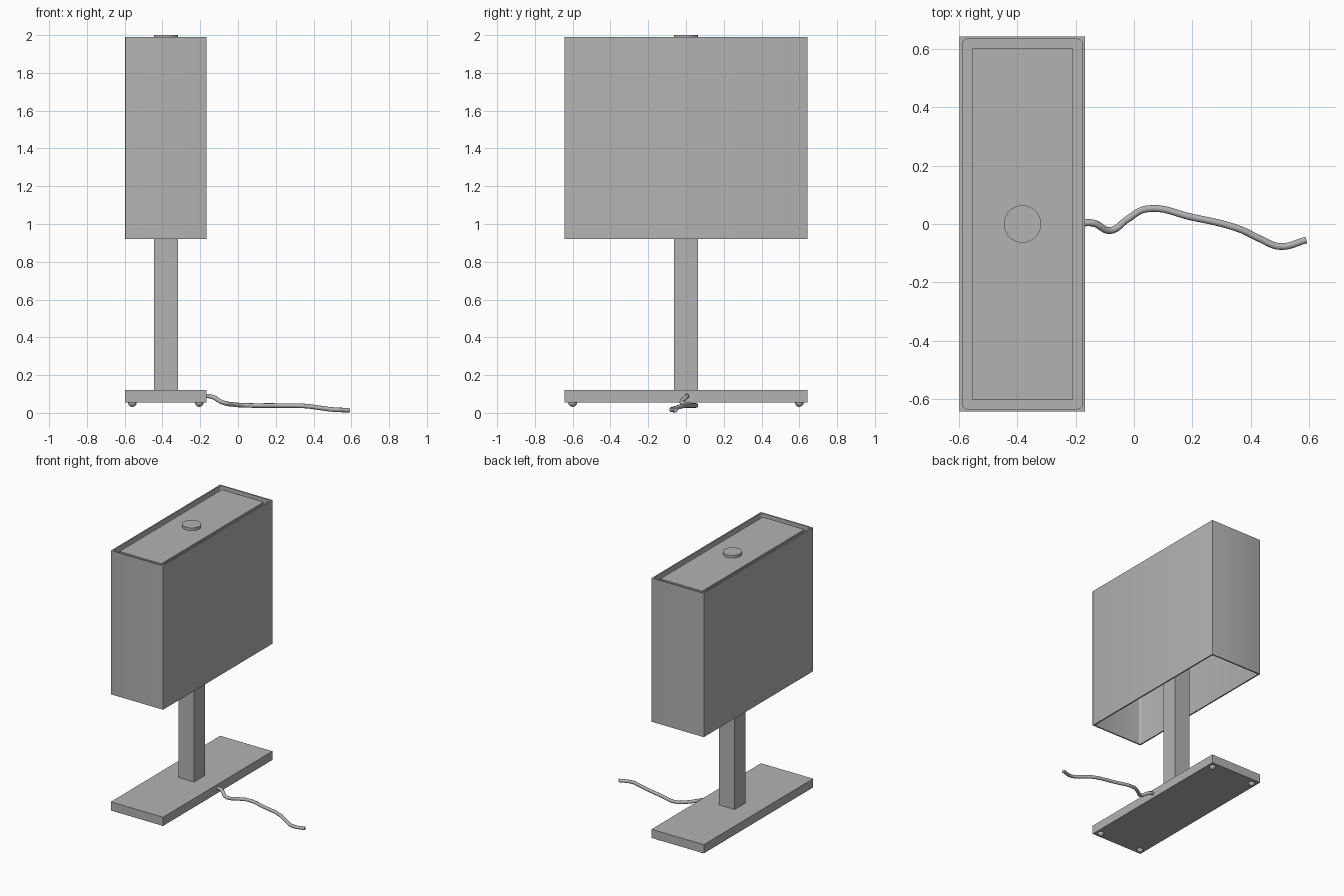
import bpy, bmesh, math
from mathutils import Matrix, Vector

cube = bpy.data.objects.get("Cube")
if cube:
    bpy.data.objects.remove(cube, do_unlink=True)

CX = -0.382          # lamp axis
HX, HY = 0.215, 0.643  # half footprint shared by base and shade

grey = bpy.data.materials.new("plain grey")
grey.use_nodes = True
grey.diffuse_color = (0.45, 0.45, 0.45, 1)
grey.node_tree.nodes["Principled BSDF"].inputs["Base Color"].default_value = (0.45, 0.45, 0.45, 1)


def add_object(name, data):
    obj = bpy.data.objects.new(name, data)
    data.materials.append(grey)
    bpy.context.collection.objects.link(obj)
    return obj


def from_bmesh(name, bm):
    bmesh.ops.recalc_face_normals(bm, faces=bm.faces)
    mesh = bpy.data.meshes.new(name)
    bm.to_mesh(mesh)
    bm.free()
    return add_object(name, mesh)


def smooth(obj):
    bpy.ops.object.select_all(action="DESELECT")
    obj.select_set(True)
    bpy.context.view_layer.objects.active = obj
    bpy.ops.object.shade_smooth_by_angle(angle=math.radians(40))


def box(name, hx, hy, z0, z1):
    bm = bmesh.new()
    place = Matrix.Translation((CX, 0, (z0 + z1) / 2)) @ Matrix.Diagonal((2 * hx, 2 * hy, z1 - z0, 1))
    bmesh.ops.create_cube(bm, size=1, matrix=place)
    return from_bmesh(name, bm)


def cylinder(name, radius, z0, z1, sides):
    bm = bmesh.new()
    bmesh.ops.create_cone(bm, cap_ends=True, segments=sides, radius1=radius, radius2=radius,
                          depth=z1 - z0, matrix=Matrix.Translation((CX, 0, (z0 + z1) / 2)))
    obj = from_bmesh(name, bm)
    smooth(obj)
    return obj


# Base and square post
box("base", HX, HY, 0.055, 0.12)
box("post", 0.064, 0.064, 0.12, 1.25)

# Half-round feet under the base corners
for side, sx in (("right", -1), ("left", 1)):
    for end, sy in (("front", -1), ("back", 1)):
        bm = bmesh.new()
        bmesh.ops.create_uvsphere(bm, u_segments=20, v_segments=12, radius=0.023,
                                  matrix=Matrix.Translation((CX + sx * 0.177, sy * 0.6, 0.055)))
        smooth(from_bmesh(f"{end}_{side}_foot", bm))


def outline(hx, hy, radius, steps=4):
    """Rectangle with each corner drawn as an arc."""
    points = []
    for k, (sx, sy) in enumerate(((1, 1), (-1, 1), (-1, -1), (1, -1))):
        for i in range(steps + 1):
            a = math.pi / 2 * (k + i / steps)
            points.append((CX + sx * (hx - radius) + radius * math.cos(a),
                           sy * (hy - radius) + radius * math.sin(a)))
    return points


# Shade: open sleeve, sharp outside corners and slightly rounded inside ones
bm = bmesh.new()
loops = []
for hx, hy, r in ((HX, HY, 0.001), (HX - 0.01, HY - 0.01, 0.015)):
    for z in (0.92, 1.99):
        loops.append([bm.verts.new((x, y, z)) for x, y in outline(hx, hy, r)])
out_low, out_high, in_low, in_high = loops
for a, b in ((out_low, out_high), (out_high, in_high), (in_high, in_low), (in_low, out_low)):
    for i in range(len(a)):
        j = (i + 1) % len(a)
        bm.faces.new((a[i], a[j], b[j], b[i]))
smooth(from_bmesh("shade", bm))

# Top diffuser panel, its rod and the cap that holds it
box("diffuser_panel", 0.172, 0.602, 1.965, 1.98)
cylinder("support_rod", 0.015, 1.25, 1.97, 16)
cylinder("cap", 0.064, 1.98, 2.0, 48)

# Power cord
path = [(-0.19, 0.003, 0.09), (-0.14, 0.003, 0.086), (-0.08, -0.022, 0.055),
        (-0.02, 0.018, 0.044), (0.04, 0.051, 0.04), (0.2, 0.023, 0.039),
        (0.36, -0.017, 0.036), (0.43, -0.05, 0.027), (0.5, -0.077, 0.018), (0.59, -0.055, 0.014)]
curve = bpy.data.curves.new("power_cord", "CURVE")
curve.dimensions = "3D"
curve.bevel_depth = 0.012
curve.bevel_resolution = 3
curve.resolution_u = 8
curve.use_fill_caps = True
spline = curve.splines.new("BEZIER")
spline.bezier_points.add(len(path) - 1)
for point, co in zip(spline.bezier_points, path):
    point.co = Vector(co)
    point.handle_left_type = point.handle_right_type = "AUTO"
add_object("power_cord", curve)
